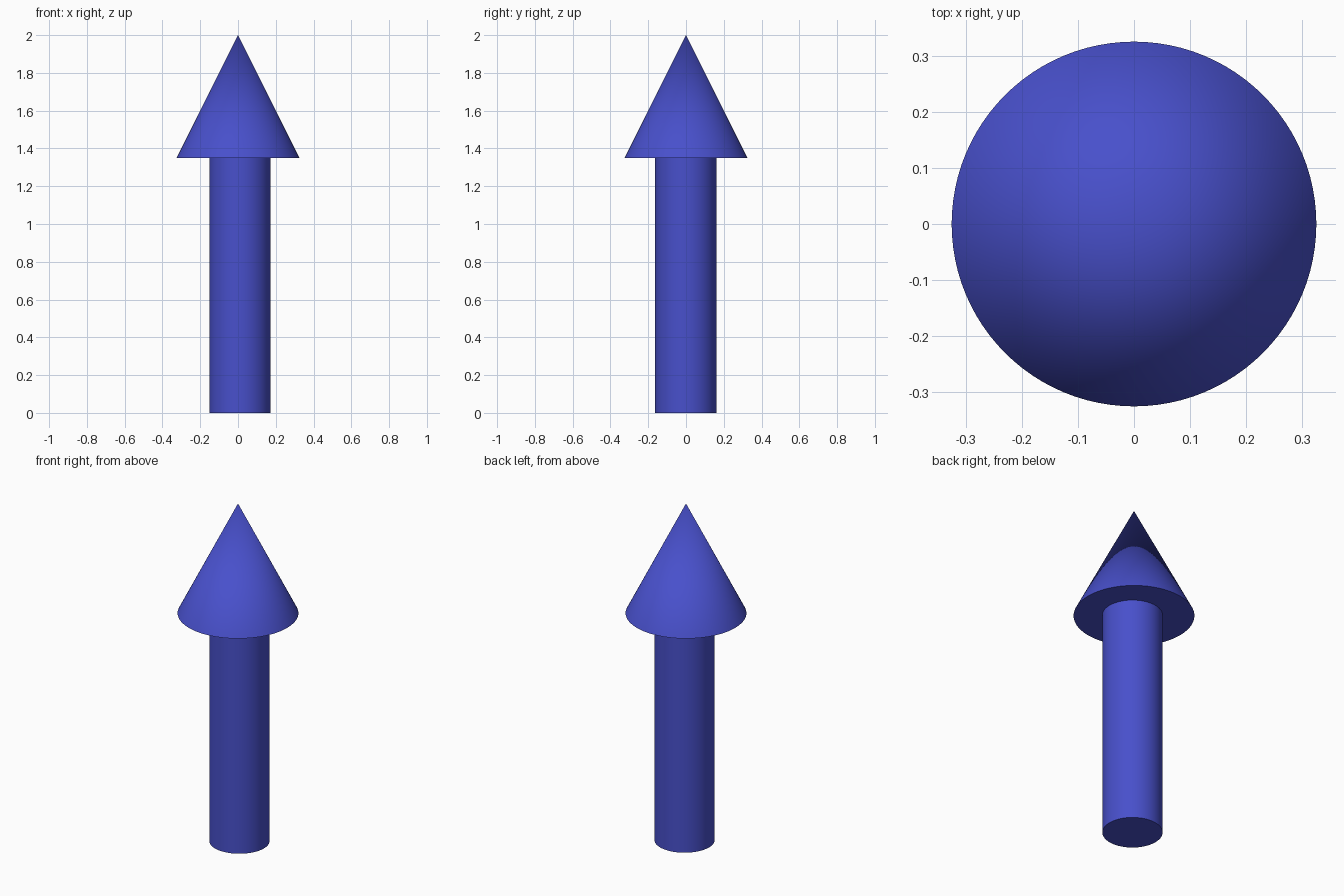
import bpy
import math

if "Cube" in bpy.data.objects:
    bpy.data.objects.remove(bpy.data.objects["Cube"])

blue = bpy.data.materials.new("blue")
blue.diffuse_color = (0.065, 0.08, 0.6, 1)
blue.use_nodes = True
blue.node_tree.nodes["Principled BSDF"].inputs["Base Color"].default_value = blue.diffuse_color


def finish(name):
    ob = bpy.context.object
    ob.name = name
    ob.data.materials.append(blue)
    bpy.ops.object.shade_smooth_by_angle(angle=math.radians(30))


HEAD_Z = 1.35  # underside of the arrow head

# Shaft, very slightly off the head's axis
bpy.ops.mesh.primitive_cylinder_add(vertices=96, radius=0.162, depth=HEAD_Z,
                                    location=(0.01, -0.001, HEAD_Z / 2))
finish("arrow_shaft")

# Conical head
bpy.ops.mesh.primitive_cone_add(vertices=96, radius1=0.325, radius2=0, depth=2 - HEAD_Z,
                                location=(0, 0, (2 + HEAD_Z) / 2))
finish("arrow_head")
